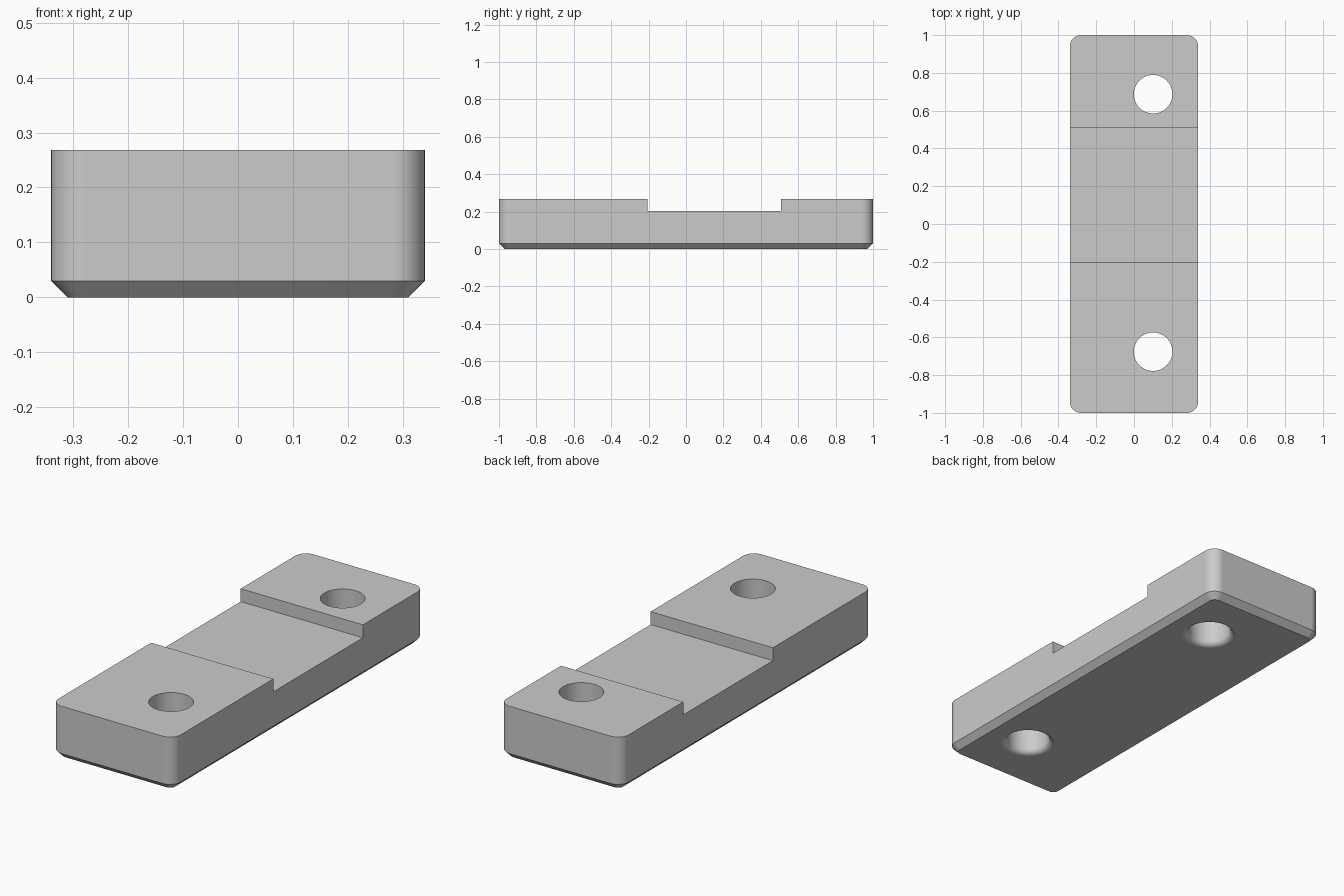
import bpy, bmesh
from math import sin, cos, pi, radians

W, L, H = 0.34, 1.0, 0.268      # half width, half length, height
CORNER, CHAMFER = 0.06, 0.03
HOLE_X, HOLE_R, FILLET = 0.101, 0.102, 0.03
NOTCH_Y0, NOTCH_Y1, NOTCH_Z = -0.205, 0.507, 0.203

old = bpy.data.objects.get("Cube")
if old:
    bpy.data.objects.remove(old, do_unlink=True)

grey = bpy.data.materials.new("plain_grey")
grey.use_nodes = True
colour = (0.6, 0.6, 0.6, 1)
grey.diffuse_color = colour
grey.node_tree.nodes["Principled BSDF"].inputs["Base Color"].default_value = colour


def rounded_rectangle(inset, z, steps=10):
    """Closed outline with rounded corners, shrunk by inset."""
    r = CORNER - inset
    points = []
    for i, (sx, sy) in enumerate([(1, 1), (-1, 1), (-1, -1), (1, -1)]):
        for k in range(steps + 1):
            a = (i + k / steps) * pi / 2
            points.append((sx * (W - CORNER) + r * cos(a),
                           sy * (L - CORNER) + r * sin(a), z))
    return points


def circle(x, y, r, z, sides=64):
    return [(x + r * cos(2 * pi * k / sides),
             y + r * sin(2 * pi * k / sides), z) for k in range(sides)]


def loft(name, outlines):
    """Solid skinned through a stack of outlines, bottom to top."""
    bm = bmesh.new()
    rings = [[bm.verts.new(p) for p in outline] for outline in outlines]
    for low, high in zip(rings, rings[1:]):
        n = len(low)
        for i in range(n):
            j = (i + 1) % n
            bm.faces.new((low[i], low[j], high[j], high[i]))
    bm.faces.new(rings[0][::-1])
    bm.faces.new(rings[-1])
    bmesh.ops.recalc_face_normals(bm, faces=bm.faces)
    mesh = bpy.data.meshes.new(name)
    bm.to_mesh(mesh)
    bm.free()
    mesh.materials.append(grey)
    obj = bpy.data.objects.new(name, mesh)
    bpy.context.collection.objects.link(obj)
    return obj


def cut(target, cutter):
    cutter.hide_render = True
    mod = target.modifiers.new("cut", 'BOOLEAN')
    mod.operation, mod.solver, mod.object = 'DIFFERENCE', 'EXACT', cutter
    bpy.context.view_layer.objects.active = target
    bpy.ops.object.modifier_apply(modifier=mod.name)
    bpy.data.objects.remove(cutter, do_unlink=True)


# Block with rounded corners and a chamfered underside
block = loft("mounting_block", [rounded_rectangle(CHAMFER, 0),
                                rounded_rectangle(0, CHAMFER),
                                rounded_rectangle(0, H)])

# Shallow channel across the top
channel = [(-1, NOTCH_Y0), (1, NOTCH_Y0), (1, NOTCH_Y1), (-1, NOTCH_Y1)]
cut(block, loft("channel_cutter", [[(x, y, z) for x, y in channel]
                                   for z in (NOTCH_Z, 1)]))

# Through holes, rounded over at the bottom
for y in (-0.676, 0.687):
    rings = [circle(HOLE_X, y, HOLE_R + FILLET, -0.1)]
    for k in range(7):
        a = k / 6 * pi / 2
        rings.append(circle(HOLE_X, y, HOLE_R + FILLET * (1 - sin(a)),
                            FILLET * (1 - cos(a))))
    rings.append(circle(HOLE_X, y, HOLE_R, 1))
    cut(block, loft("hole_cutter", rings))

# Smooth rounds, crisp edges, flat large faces
bpy.ops.object.select_all(action='DESELECT')
block.select_set(True)
bpy.context.view_layer.objects.active = block
bpy.ops.object.shade_smooth_by_angle(angle=radians(30))
weighted = block.modifiers.new("flat_faces", 'WEIGHTED_NORMAL')
weighted.keep_sharp = True
